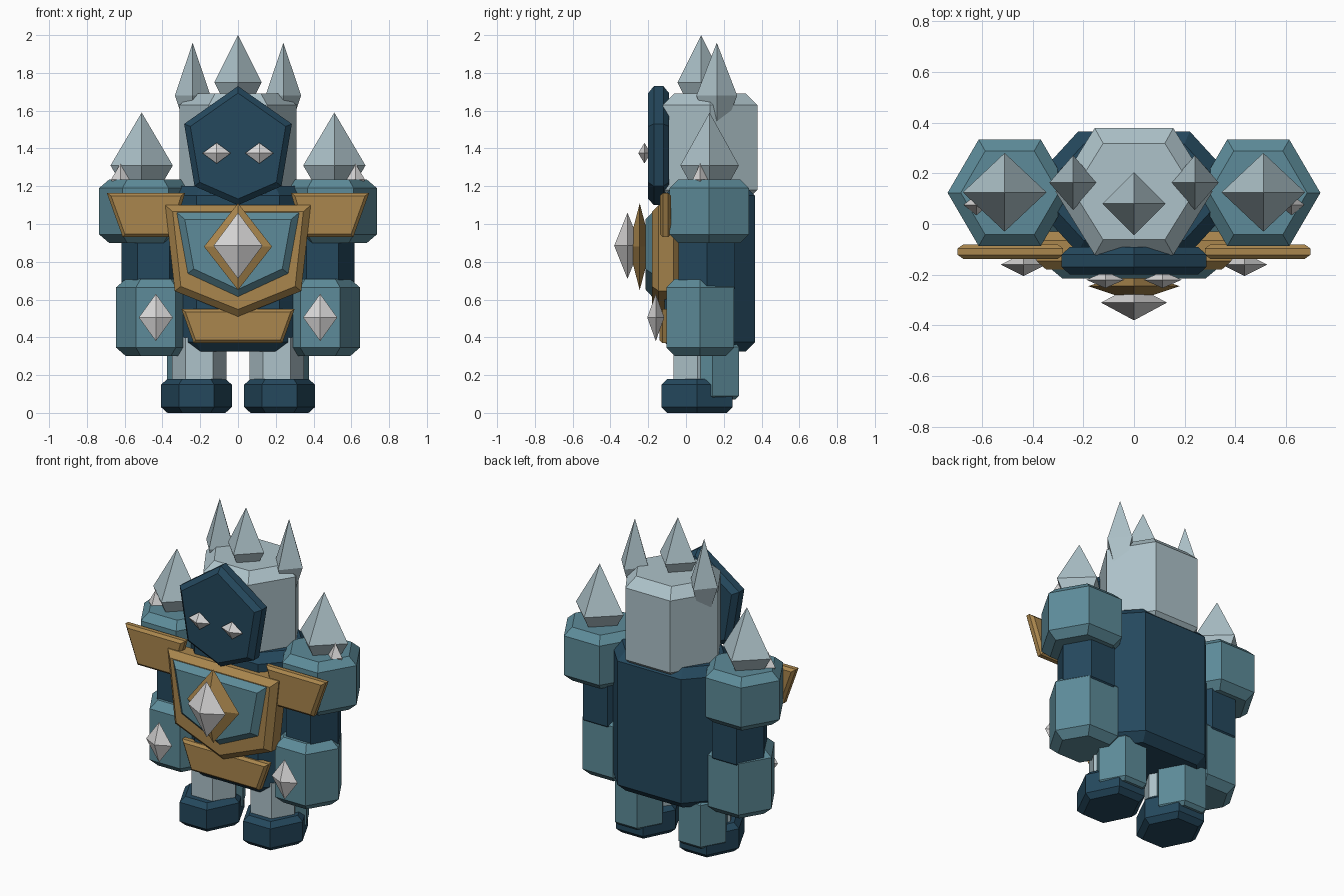
import bpy, bmesh, math
from mathutils import Vector

cube = bpy.data.objects.get("Cube")
if cube:
    bpy.data.objects.remove(cube)


def material(name, rgb):
    m = bpy.data.materials.new(name)
    m.use_nodes = True
    m.diffuse_color = (*rgb, 1)
    m.node_tree.nodes["Principled BSDF"].inputs["Base Color"].default_value = (*rgb, 1)
    return m


NAVY = material("navy", (0.018, 0.065, 0.11))
TEAL = material("teal", (0.11, 0.26, 0.32))
GOLD = material("gold", (0.40, 0.24, 0.075))
PALE = material("pale stone", (0.42, 0.54, 0.585))
WHITE = material("white crystal", (0.70, 0.69, 0.69))


def finish(bm, name, mat):
    bmesh.ops.recalc_face_normals(bm, faces=bm.faces)
    mesh = bpy.data.meshes.new(name)
    bm.to_mesh(mesh)
    bm.free()
    mesh.materials.append(mat)
    obj = bpy.data.objects.new(name, mesh)
    bpy.context.collection.objects.link(obj)


def extrude(name, points, depth, mat, bevel):
    """Extrude an outline and chamfer the edges of both caps."""
    bm = bmesh.new()
    cap = bm.faces.new([bm.verts.new(p) for p in points])
    depth = Vector(depth)
    geo = bmesh.ops.extrude_face_region(bm, geom=[cap], use_keep_orig=True)["geom"]
    moved = [v for v in geo if isinstance(v, bmesh.types.BMVert)]
    bmesh.ops.translate(bm, verts=moved, vec=depth)
    bmesh.ops.recalc_face_normals(bm, faces=bm.faces)
    axis = depth.normalized()
    rims = [e for e in bm.edges
            if abs((e.verts[0].co - e.verts[1].co).dot(axis)) < 1e-5]
    if bevel:
        bmesh.ops.bevel(bm, geom=rims, offset=bevel, segments=1,
                        affect='EDGES', clamp_overlap=True)
    finish(bm, name, mat)


def hex_block(name, x, y, rx, ry, z0, z1, mat, bevel):
    """Upright six-sided block, ry is the distance to its flat front."""
    k = ry / math.sin(math.pi / 3)
    pts = [(x + rx * math.cos(i * math.pi / 3),
            y + k * math.sin(i * math.pi / 3), z0) for i in range(6)]
    extrude(name, pts, (0, 0, z1 - z0), mat, bevel)


def plate(name, outline, y0, y1, mat, bevel):
    """Upright plate from an x, z outline."""
    extrude(name, [(x, y0, z) for x, z in outline], (0, y1 - y0, 0), mat, bevel)


def mirrored(half):
    """Complete a half outline that runs from top to bottom at x >= 0."""
    return half + [(-x, z) for x, z in reversed(half) if x > 0]


def crystal(name, x, y, z, rx, ry, rz, mat):
    """Eight-sided diamond."""
    bm = bmesh.new()
    for s in (1, -1):
        for d in ((rx, 0, 0), (0, ry, 0), (0, 0, rz)):
            bm.verts.new(Vector((x, y, z)) + s * Vector(d))
    bmesh.ops.convex_hull(bm, input=bm.verts)
    finish(bm, name, mat)


# Body and head
hex_block("torso", 0, 0.125, 0.44, 0.24, 0.325, 1.2, NAVY, 0.05)
hex_block("head", 0, 0.128, 0.31, 0.25, 1.12, 1.69, PALE, 0.06)
plate("face_plate", mirrored([(0, 1.73), (0.285, 1.53), (0.23, 1.2), (0, 1.1)]),
      -0.2, -0.09, NAVY, 0.03)
crystal("middle_crown_spike", 0, 0.08, 1.75, 0.125, 0.125, 0.25, PALE)

# Chest and belt armour
plate("chest_plate", mirrored([(0.385, 1.1), (0.335, 0.645), (0, 0.51)]),
      -0.18, -0.03, GOLD, 0.035)
plate("chest_panel", mirrored([(0.33, 1.065), (0.27, 0.735), (0, 0.61)]),
      -0.215, -0.12, TEAL, 0.04)
plate("belt_plate", mirrored([(0.3, 0.55), (0.235, 0.37)]),
      -0.14, -0.08, GOLD, 0.015)
crystal("gem_setting", 0, -0.245, 0.88, 0.18, 0.06, 0.23, GOLD)
crystal("chest_gem", 0, -0.31, 0.885, 0.13, 0.07, 0.175, WHITE)

# Paired parts
for side, s in (("left", 1), ("right", -1)):
    crystal(side + "_eye", s * 0.113, -0.22, 1.375, 0.075, 0.033, 0.055, WHITE)
    crystal(side + "_crown_spike", s * 0.24, 0.163, 1.68, 0.094, 0.108, 0.28, PALE)

    # Shoulder
    hex_block(side + "_shoulder", s * 0.49, 0.123, 0.245, 0.21, 0.9, 1.235, TEAL, 0.045)
    crystal(side + "_shoulder_spike", s * 0.51, 0.125, 1.31, 0.165, 0.155, 0.28, PALE)
    crystal(side + "_small_spike", s * 0.622, 0.075, 1.235, 0.05, 0.04, 0.085, WHITE)
    plate(side + "_shoulder_plate",
          [(s * x, z) for x, z in ((0.695, 1.165), (0.28, 1.165), (0.35, 0.93), (0.61, 0.93))],
          -0.138, -0.08, GOLD, 0.016)

    # Arm
    hex_block(side + "_upper_arm", s * 0.447, 0.11, 0.17, 0.15, 0.63, 0.97, NAVY, 0.03)
    hex_block(side + "_forearm", s * 0.435, 0.075, 0.21, 0.178, 0.3, 0.71, TEAL, 0.045)
    crystal(side + "_arm_spike", s * 0.435, -0.16, 0.505, 0.09, 0.045, 0.125, WHITE)

    # Leg and foot
    hex_block(side + "_leg", s * 0.205, 0.06, 0.145, 0.125, 0.1, 0.4, PALE, 0)
    hex_block(side + "_calf_guard", s * 0.22, 0.14, 0.155, 0.14, 0.07, 0.37, TEAL, 0.02)
    hex_block(side + "_foot", s * 0.22, 0.058, 0.187, 0.187, 0, 0.18, NAVY, 0.03)
